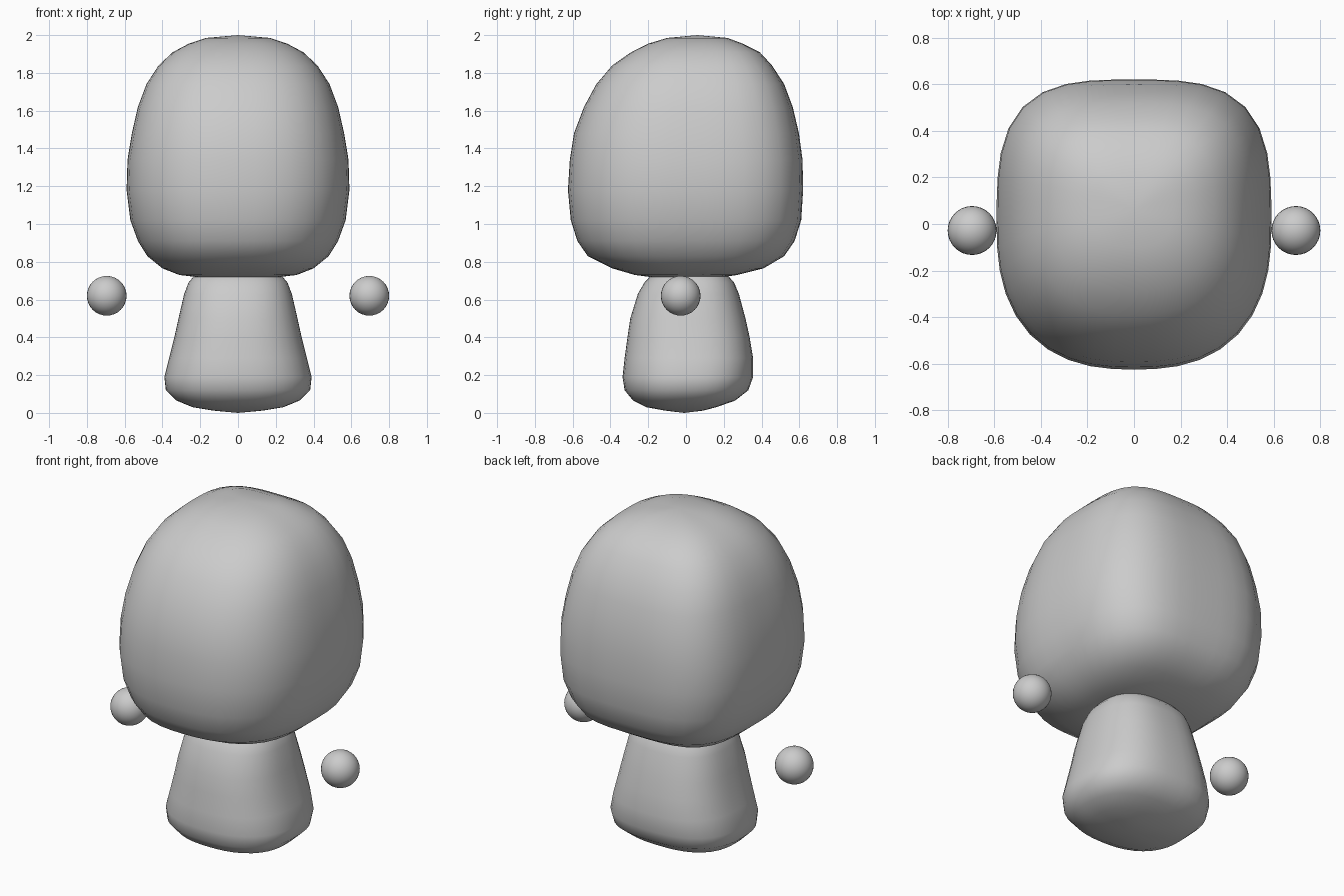
import bpy, bmesh, math

if "Cube" in bpy.data.objects:
    bpy.data.objects.remove(bpy.data.objects["Cube"])


def finish(name, bm):
    bmesh.ops.recalc_face_normals(bm, faces=bm.faces)
    mesh = bpy.data.meshes.new(name)
    bm.to_mesh(mesh)
    bm.free()
    for p in mesh.polygons:
        p.use_smooth = True
    obj = bpy.data.objects.new(name, mesh)
    bpy.context.collection.objects.link(obj)
    return obj


def ring_point(a, row, n_front, n_back):
    """Point on a rounded-square section; front and back use their own exponent."""
    z, hx, y0, y1 = row
    c, s = math.cos(a), math.sin(a)
    n = n_back if s > 0 else n_front
    r = (abs(c) ** n + abs(s) ** n) ** (-1 / n)
    return (hx * r * c, (y0 + y1) / 2 + (y1 - y0) / 2 * r * s, z)


def loft(name, rows, z_low, z_high, n_front, n_back, seg=40):
    bm = bmesh.new()
    rings = [[bm.verts.new(ring_point(2 * math.pi * i / seg, row, n_front, n_back))
              for i in range(seg)] for row in rows]
    for lo, hi in zip(rings, rings[1:]):
        for i in range(seg):
            j = (i + 1) % seg
            bm.faces.new((lo[i], lo[j], hi[j], hi[i]))
    for ring, row, z in ((rings[0], rows[0], z_low), (rings[-1], rows[-1], z_high)):
        pole = bm.verts.new((0, (row[2] + row[3]) / 2, z))
        for i in range(seg):
            bm.faces.new((ring[i], ring[(i + 1) % seg], pole))
    return finish(name, bm)


# Large rounded head: (z, half width, front y, back y)
head = [(.717, .20, -.17, .18), (.73, .31, -.27, .27), (.765, .40, -.39, .41),
        (.83, .48, -.52, .52), (.91, .53, -.575, .575), (1.02, .57, -.61, .61),
        (1.18, .59, -.625, .62), (1.34, .585, -.615, .617), (1.48, .562, -.593, .598),
        (1.62, .53, -.54, .565), (1.74, .485, -.475, .52), (1.84, .42, -.39, .455),
        (1.91, .345, -.29, .39), (1.955, .26, -.20, .30), (1.985, .17, -.10, .22)]
loft("head", head, .715, 2.0, 2.5, 3.3)

# Tapered body, rounded top tucked into the head
body = [(.012, .13, -.11, .09), (.03, .24, -.21, .16), (.065, .325, -.28, .26),
        (.12, .382, -.325, .33), (.19, .39, -.336, .355), (.29, .365, -.325, .355),
        (.40, .337, -.31, .337), (.50, .315, -.295, .315), (.63, .285, -.255, .28),
        (.69, .262, -.22, .255), (.74, .22, -.17, .21), (.765, .14, -.10, .14)]
loft("body", body, 0.0, .775, 2.4, 2.6)

# Floating ball hands
for side, x in (("left", .695), ("right", -.695)):
    bm = bmesh.new()
    bmesh.ops.create_uvsphere(bm, u_segments=32, v_segments=16, radius=.105)
    hand = finish(side + "_hand", bm)
    hand.location = (x, -.028, .62)
